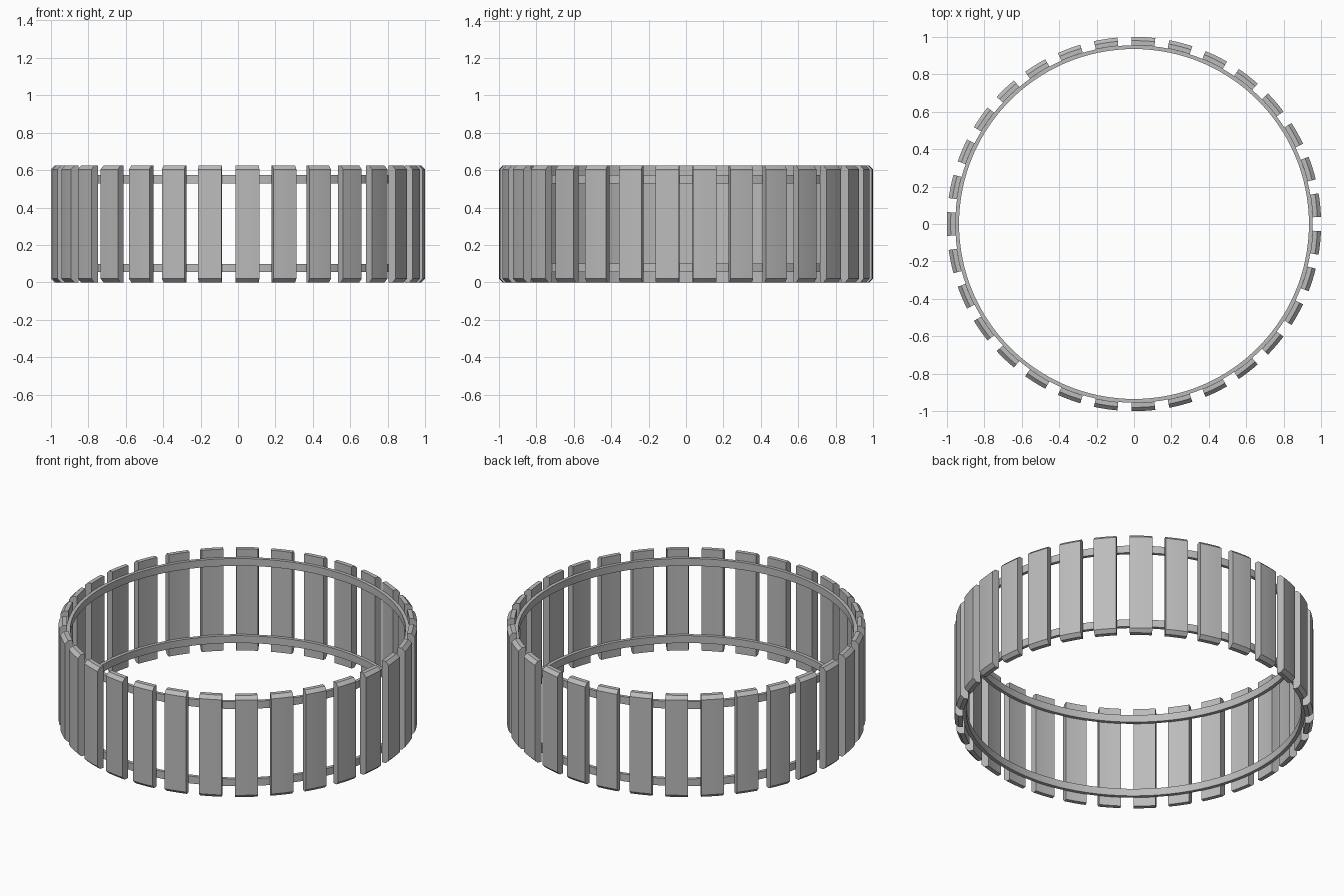
import bpy
import bmesh
from math import sin, cos, pi, radians

cube = bpy.data.objects.get("Cube")
if cube:
    bpy.data.objects.remove(cube)

SLATS = 31
HEIGHT = 0.625
INNER, SEAT, OUTER = 0.935, 0.955, 1.0
CHAMFER = 0.02
HALF_WIDTH = radians(3.65)

grey = bpy.data.materials.new("plain grey")
grey.use_nodes = True
colour = (0.5, 0.5, 0.5, 1)
grey.diffuse_color = colour
grey.node_tree.nodes["Principled BSDF"].inputs["Base Color"].default_value = colour


def sweep(name, profile, start, end, steps):
    """Sweep a closed (radius, z) profile around the z axis."""
    closed = end - start > 2 * pi - 0.001
    bm = bmesh.new()
    rows = []
    for i in range(steps if closed else steps + 1):
        a = start + (end - start) * i / steps
        rows.append([bm.verts.new((r * cos(a), r * sin(a), z)) for r, z in profile])
    count = len(profile)
    for i in range(steps):
        a, b = rows[i], rows[(i + 1) % len(rows)]
        for j in range(count):
            k = (j + 1) % count
            bm.faces.new((a[j], b[j], b[k], a[k]))
    if not closed:
        bm.faces.new(rows[0])
        bm.faces.new(rows[-1][::-1])
    bmesh.ops.recalc_face_normals(bm, faces=bm.faces)
    mesh = bpy.data.meshes.new(name)
    bm.to_mesh(mesh)
    bm.free()
    mesh.materials.append(grey)
    obj = bpy.data.objects.new(name, mesh)
    bpy.context.collection.objects.link(obj)
    bpy.ops.object.select_all(action="DESELECT")
    obj.select_set(True)
    bpy.context.view_layer.objects.active = obj
    bpy.ops.object.shade_smooth_by_angle(angle=radians(30))
    return obj


# Two thin hoops carrying the slats
for name, low, high in (("lower_hoop", 0.055, 0.1), ("upper_hoop", 0.53, 0.575)):
    sweep(name, [(INNER, low), (SEAT, low), (SEAT, high), (INNER, high)], 0, 2 * pi, 124)

# Curved upright slats, chamfered along the outer top and bottom edges
slat_profile = [
    (SEAT, 0), (OUTER - CHAMFER, 0), (OUTER, CHAMFER),
    (OUTER, HEIGHT - CHAMFER), (OUTER - CHAMFER, HEIGHT), (SEAT, HEIGHT),
]
for i in range(SLATS):
    middle = pi + 2 * pi * i / SLATS
    sweep(f"slat_{i + 1}", slat_profile, middle - HALF_WIDTH, middle + HALF_WIDTH, 4)
